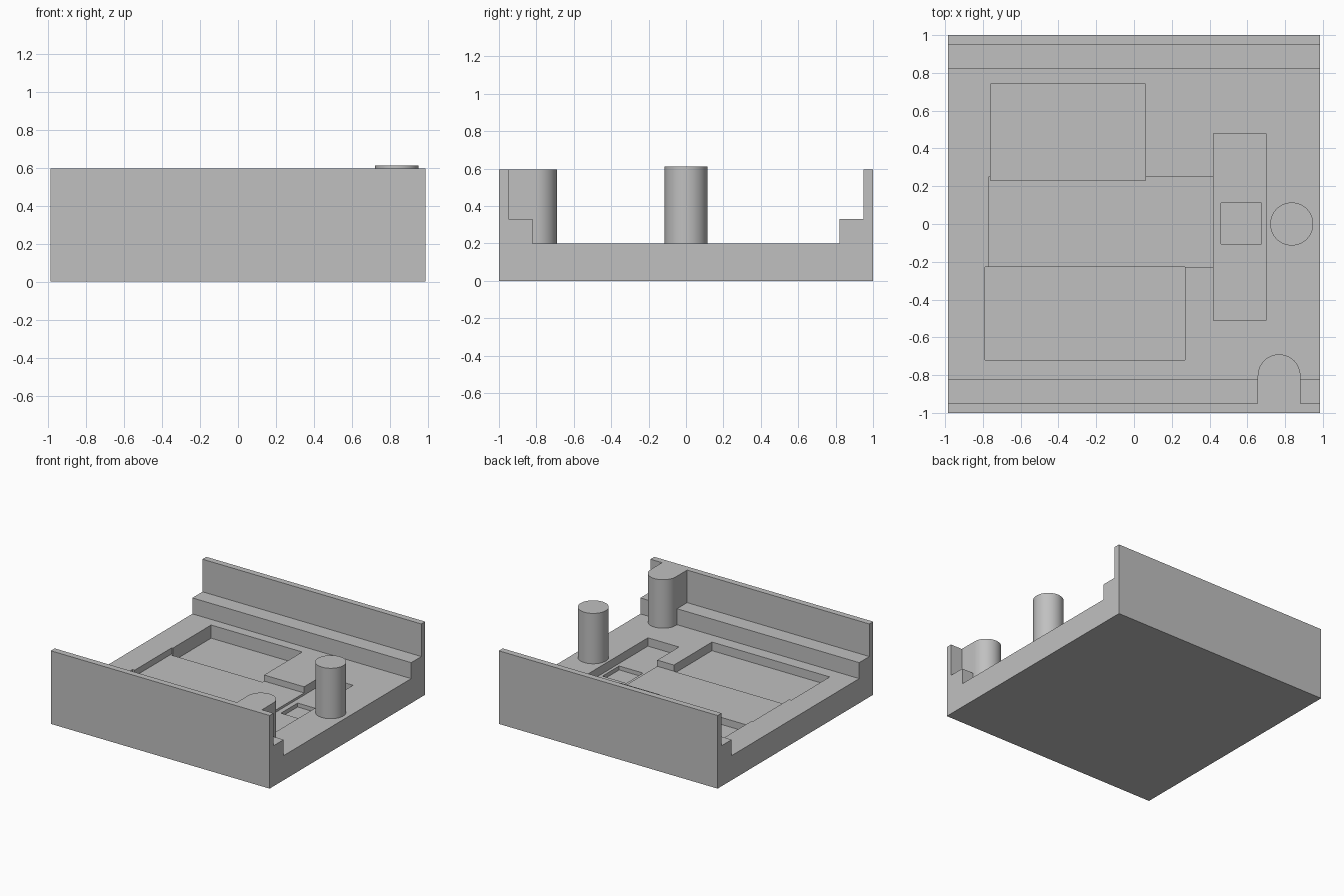
import bpy, bmesh, math

cube = bpy.data.objects.get("Cube")
if cube:
    bpy.data.objects.remove(cube, do_unlink=True)

HALF_X, FLOOR, WALL_TOP = 0.985, 0.2, 0.595

grey = bpy.data.materials.new("plain grey")
grey.use_nodes = True
grey.diffuse_color = (0.53, 0.53, 0.53, 1)
grey.node_tree.nodes["Principled BSDF"].inputs["Base Color"].default_value = (0.53, 0.53, 0.53, 1)


def prism(name, outline, sweep):
    """Solid made by sweeping a closed outline of 3D points along a vector."""
    bm = bmesh.new()
    face = bm.faces.new([bm.verts.new(p) for p in outline])
    swept = bmesh.ops.extrude_face_region(bm, geom=[face])["geom"]
    bmesh.ops.translate(bm, vec=sweep, verts=[v for v in swept if isinstance(v, bmesh.types.BMVert)])
    bmesh.ops.recalc_face_normals(bm, faces=bm.faces)
    mesh = bpy.data.meshes.new(name)
    bm.to_mesh(mesh)
    bm.free()
    mesh.materials.append(grey)
    obj = bpy.data.objects.new(name, mesh)
    bpy.context.collection.objects.link(obj)
    return obj


def arc(cx, cy, radius, z, end, steps):
    return [(cx + radius * math.cos(end * i / steps), cy + radius * math.sin(end * i / steps), z)
            for i in range(steps + 1)]


def smooth(obj):
    bpy.ops.object.select_all(action="DESELECT")
    obj.select_set(True)
    bpy.context.view_layer.objects.active = obj
    bpy.ops.object.shade_smooth_by_angle(angle=math.radians(30))


# Tray: stepped channel section, mirrored in y and swept along x
half = [(1, 0), (1, WALL_TOP), (0.95, WALL_TOP), (0.95, 0.33), (0.82, 0.33), (0.82, FLOOR)]
section = half + [(-y, z) for y, z in reversed(half)]
tray = prism("tray", [(-HALF_X, y, z) for y, z in section], (2 * HALF_X, 0, 0))

# Recesses in the floor: x range, y range, depth
recesses = {
    "middle_recess": (-0.77, 0.43, -0.23, 0.25, 0.05),
    "back_recess": (-0.76, 0.06, 0.23, 0.74, 0.107),
    "front_recess": (-0.79, 0.27, -0.72, -0.228, 0.07),
    "side_recess": (0.42, 0.70, -0.51, 0.48, 0.068),
    "square_recess": (0.46, 0.675, -0.105, 0.11, 0.1),
}
for name, (x0, x1, y0, y1, depth) in recesses.items():
    z = FLOOR - depth
    cutter = prism(name, [(x0, y0, z), (x1, y0, z), (x1, y1, z), (x0, y1, z)], (0, 0, depth + 0.1))
    cutter.hide_render = True
    cut = tray.modifiers.new(name, "BOOLEAN")
    cut.operation, cut.solver, cut.object = "DIFFERENCE", "EXACT", cutter
    bpy.context.view_layer.objects.active = tray
    bpy.ops.object.modifier_apply(modifier=name)
    bpy.data.objects.remove(cutter, do_unlink=True)

# Free-standing round post
post = prism("round_post", arc(0.835, 0, 0.114, FLOOR - 0.02, math.tau, 48)[:-1], (0, 0, 0.43))
smooth(post)

# Round-nosed boss joined to the front wall
nose = arc(0.768, -0.803, 0.113, FLOOR - 0.02, math.pi, 24)
tail = [(nose[-1][0], -0.95, FLOOR - 0.02), (nose[0][0], -0.95, FLOOR - 0.02)]
boss = prism("wall_boss", nose + tail, (0, 0, WALL_TOP - FLOOR + 0.02))
smooth(boss)
